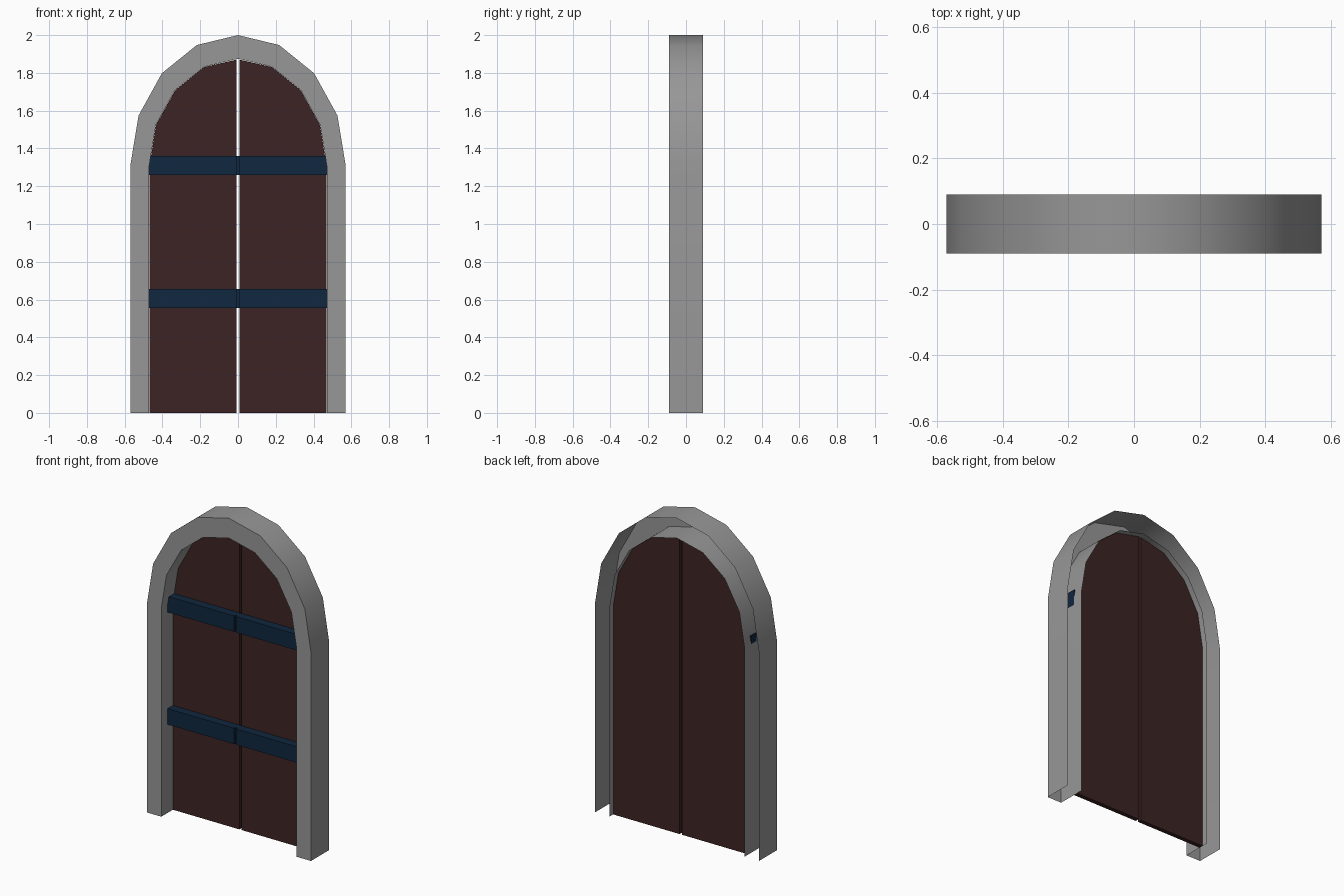
import bpy, bmesh, math

cube = bpy.data.objects.get("Cube")
if cube:
    bpy.data.objects.remove(cube, do_unlink=True)

SPRING = 1.31            # height where the arch begins
FRONT, BACK = -0.09, 0.09
DOOR_FRONT, DOOR_BACK = 0.025, 0.052
GAP = 0.008              # half the slit between the leaves


def material(name, rgb):
    mat = bpy.data.materials.new(name)
    mat.use_nodes = True
    mat.diffuse_color = (*rgb, 1)
    mat.node_tree.nodes["Principled BSDF"].inputs["Base Color"].default_value = (*rgb, 1)
    return mat


stone = material("grey stone", (0.31, 0.31, 0.31))
wood = material("dark brown wood", (0.046, 0.017, 0.017))
iron = material("dark blue iron", (0.005, 0.02, 0.05))


def finish(name, bm, mat):
    mesh = bpy.data.meshes.new(name)
    bm.to_mesh(mesh)
    bm.free()
    mesh.materials.append(mat)
    obj = bpy.data.objects.new(name, mesh)
    bpy.context.collection.objects.link(obj)
    return obj


def arch(half_width, rise, steps=8):
    """Points (x, z) from the right foot over an elliptical top to the left foot."""
    pts = [(half_width, 0)]
    for i in range(steps + 1):
        a = math.pi * i / steps
        pts.append((half_width * math.cos(a), SPRING + rise * math.sin(a)))
    return pts + [(-half_width, 0)]


def box(name, x0, x1, y0, y1, z0, z1, mat):
    bm = bmesh.new()
    bmesh.ops.create_cube(bm, size=1)
    for v in bm.verts:
        v.co = ((x0 + x1) / 2 + v.co.x * (x1 - x0),
                (y0 + y1) / 2 + v.co.y * (y1 - y0),
                (z0 + z1) / 2 + v.co.z * (z1 - z0))
    return finish(name, bm, mat)


# Arched frame: hollow shell, open at the back and underneath
bm = bmesh.new()
outer, inner = arch(0.57, 0.69), arch(0.47, 0.565)
rows = [[bm.verts.new((x, y, z)) for x, z in pts]
        for pts, y in ((outer, BACK), (outer, FRONT), (inner, FRONT), (inner, BACK))]
for a, b in zip(rows, rows[1:]):
    for i in range(len(a) - 1):
        bm.faces.new((a[i], a[i + 1], b[i + 1], b[i]))
frame = finish("arched_frame", bm, stone)
bpy.context.view_layer.objects.active = frame
frame.select_set(True)
bpy.ops.object.shade_smooth_by_angle(angle=math.radians(35))

# Door leaves, each one half of the arch, extruded to a thin panel
for side, name in ((1, "left_door"), (-1, "right_door")):
    half = [p for p in arch(0.469, 0.564) if p[0] > GAP]
    profile = half + [(GAP, SPRING + 0.56), (GAP, 0)]
    bm = bmesh.new()
    panel = bm.faces.new([bm.verts.new((side * x, DOOR_FRONT, z)) for x, z in profile])
    ext = bmesh.ops.extrude_face_region(bm, geom=[panel], use_keep_orig=True)
    for v in ext["geom"]:
        if isinstance(v, bmesh.types.BMVert):
            v.co.y = DOOR_BACK
    bmesh.ops.recalc_face_normals(bm, faces=bm.faces)
    finish(name, bm, wood)

# Iron straps across both leaves, with a recessed link over the slit
for label, z in (("lower", 0.555), ("upper", 1.26)):
    top = z + 0.1
    box(label + "_left_strap", GAP, 0.47, -0.027, DOOR_FRONT, z, top, iron)
    box(label + "_right_strap", -0.47, -GAP, -0.027, DOOR_FRONT, z, top, iron)
    box(label + "_strap_link", -GAP, GAP, -0.015, DOOR_FRONT, z, top, iron)
